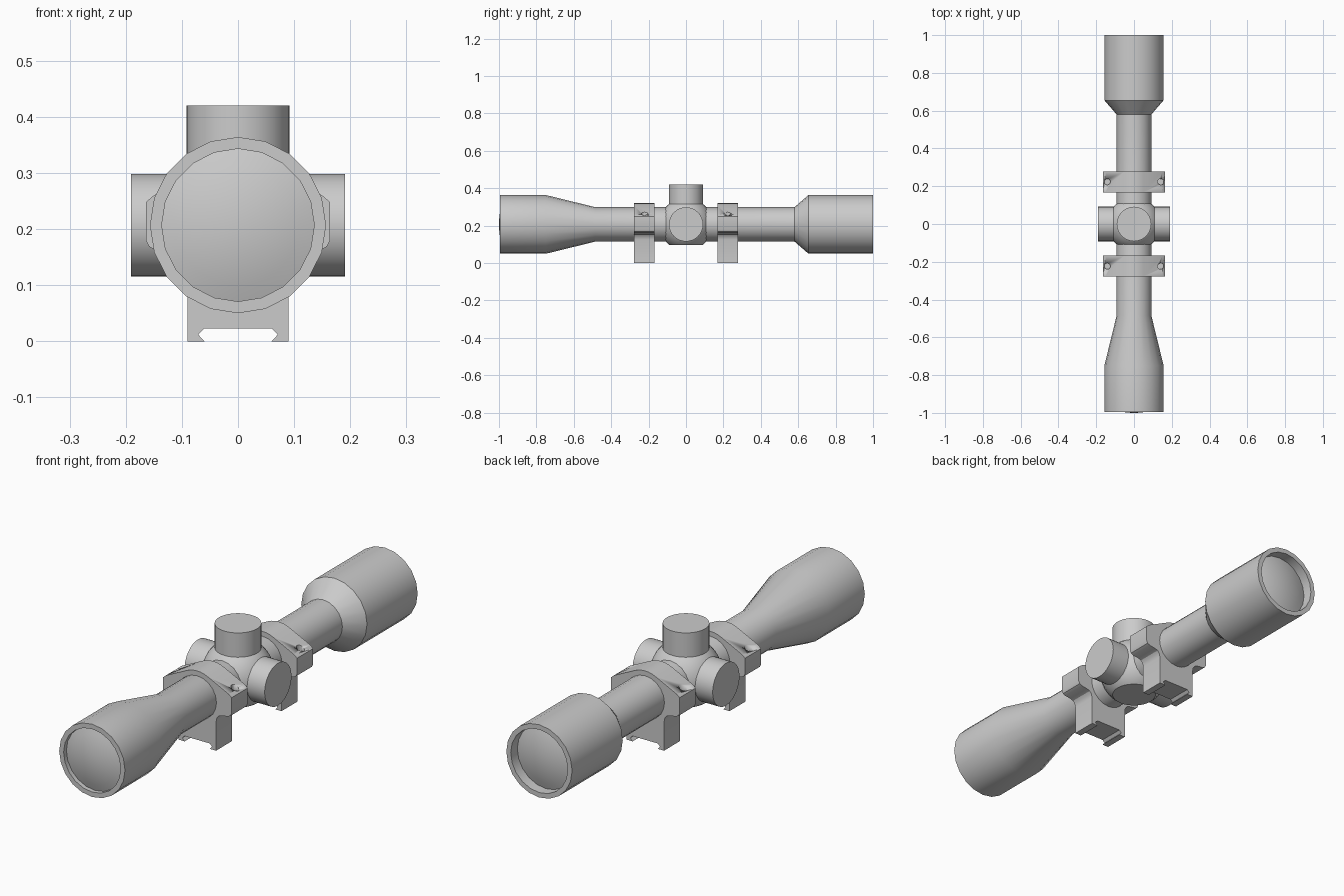
import bpy, bmesh, math
from mathutils import Vector, Matrix

if "Cube" in bpy.data.objects:
    bpy.data.objects.remove(bpy.data.objects["Cube"])

AXIS_Z = 0.207


def make_object(name, bm, angle=30):
    bmesh.ops.recalc_face_normals(bm, faces=bm.faces)
    mesh = bpy.data.meshes.new(name)
    bm.to_mesh(mesh)
    bm.free()
    ob = bpy.data.objects.new(name, mesh)
    bpy.context.collection.objects.link(ob)
    bpy.ops.object.select_all(action='DESELECT')
    ob.select_set(True)
    bpy.context.view_layer.objects.active = ob
    bpy.ops.object.shade_smooth_by_angle(angle=math.radians(angle))
    return ob


def lathe(name, profile, sides=20, angle=30):
    """Spin (radius, y) points around the optical axis."""
    bm = bmesh.new()
    rings = []
    for r, y in profile:
        if r == 0:
            rings.append([bm.verts.new((0, y, AXIS_Z))] * sides)
        else:
            rings.append([bm.verts.new((r * math.sin(2 * math.pi * i / sides), y,
                                        AXIS_Z + r * math.cos(2 * math.pi * i / sides)))
                          for i in range(sides)])
    for a, b in zip(rings, rings[1:]):
        for i in range(sides):
            j = (i + 1) % sides
            bm.faces.new(list(dict.fromkeys((a[i], a[j], b[j], b[i]))))
    return make_object(name, bm, angle)


def cylinder(name, start, end, radius, sides=32):
    a, b = Vector(start), Vector(end)
    rot = Vector((0, 0, 1)).rotation_difference(b - a).to_matrix().to_4x4()
    bm = bmesh.new()
    bmesh.ops.create_cone(bm, cap_ends=True, segments=sides, radius1=radius, radius2=radius,
                          depth=(b - a).length, matrix=Matrix.Translation((a + b) / 2) @ rot)
    return make_object(name, bm)


# Main tube with both bells and recessed ends
lathe("scope_tube", [(0, -0.96), (0.136, -0.96), (0.136, -0.994), (0.157, -0.994),
                     (0.157, -0.75), (0.092, -0.485), (0.092, 0.58), (0.157, 0.655),
                     (0.157, 1.0), (0.136, 1.0), (0.136, 0.94), (0, 0.94)], angle=25)


# Domed lenses
def lens(name, edge_y, bulge):
    n = 5
    lathe(name, [(0.136 * i / n, edge_y + bulge * (1 - (i / n) ** 2)) for i in range(n + 1)])


lens("front_lens", -0.975, -0.025)
lens("rear_lens", 0.955, 0.025)

# Turret housing: a sphere with six flats
bm = bmesh.new()
bmesh.ops.create_uvsphere(bm, u_segments=32, v_segments=20, radius=0.142)
for axis in range(3):
    for sign in (-1, 1):
        normal = Vector((0, 0, 0))
        normal[axis] = sign
        bmesh.ops.bisect_plane(bm, geom=bm.verts[:] + bm.edges[:] + bm.faces[:], dist=1e-5,
                               plane_co=normal * 0.109, plane_no=normal, clear_outer=True)
        bmesh.ops.holes_fill(bm, edges=[e for e in bm.edges if e.is_boundary], sides=0)
bmesh.ops.translate(bm, verts=bm.verts, vec=(0, 0, AXIS_Z))
make_object("turret_housing", bm)

# Adjustment turrets
cylinder("top_turret", (0, 0, AXIS_Z + 0.08), (0, 0, 0.42), 0.0915)
for side, s in (("left", -1), ("right", 1)):
    cylinder(side + "_turret", (s * 0.08, 0, AXIS_Z), (s * 0.191, 0, AXIS_Z), 0.0915)

# Half outline of a mounting ring: dovetail foot, clamp ear, arched top
half = [(0.060, 0.023), (0.071, 0.012), (0.060, 0), (0.09, 0), (0.09, 0.125), (0.094, 0.142),
        (0.103, 0.153), (0.118, 0.158), (0.146, 0.162), (0.158, 0.168), (0.164, 0.18),
        (0.164, 0.248), (0.15, 0.26)]
half += [(0.113 * math.sin(math.radians(a)), AXIS_Z + 0.113 * math.cos(math.radians(a)))
         for a in (26, 18, 9)]
outline = half + [(0, AXIS_Z + 0.113)] + [(-x, z) for x, z in reversed(half)]


def mount_ring(name, y):
    bm = bmesh.new()
    face = bm.faces.new([bm.verts.new((x, y - 0.055, z)) for x, z in outline])
    ext = bmesh.ops.extrude_face_region(bm, geom=[face], use_keep_orig=True)
    bmesh.ops.translate(bm, vec=(0, 0.11, 0),
                        verts=[v for v in ext["geom"] if isinstance(v, bmesh.types.BMVert)])
    ring = make_object(name, bm)
    # Screw holes in the ears
    for s in (-1, 1):
        cutter = cylinder(name + "_hole_cutter", (s * 0.141, y, 0.245), (s * 0.141, y, 0.35), 0.016, 16)
        cutter.hide_render = True
        cutter.hide_viewport = True
        mod = ring.modifiers.new("screw_hole", 'BOOLEAN')
        mod.operation = 'DIFFERENCE'
        mod.solver = 'EXACT'
        mod.object = cutter


mount_ring("front_mount_ring", -0.223)
mount_ring("rear_mount_ring", 0.223)
